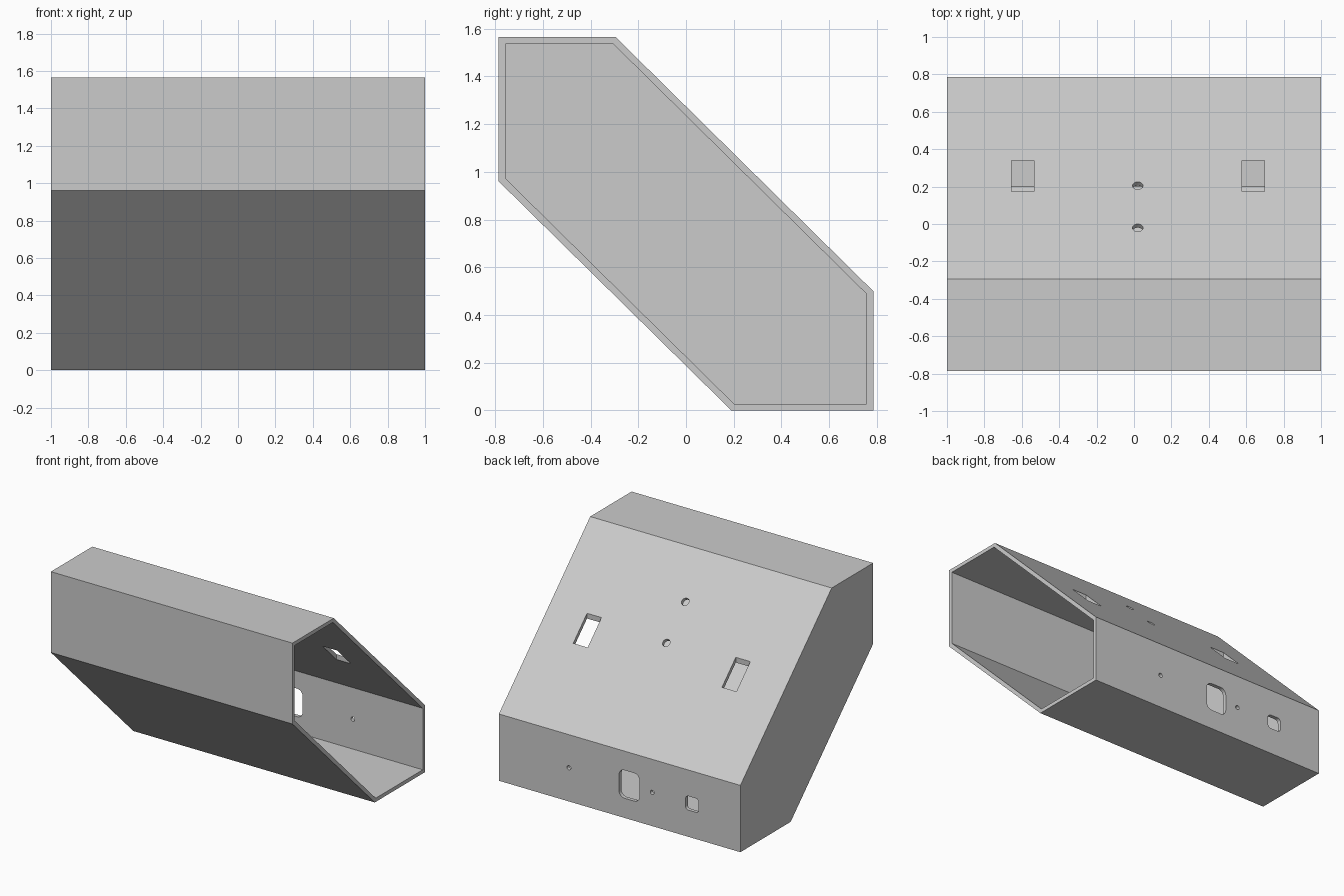
import bpy, bmesh, math
from mathutils import Matrix, Vector

if "Cube" in bpy.data.objects:
    bpy.data.objects.remove(bpy.data.objects["Cube"])

grey = bpy.data.materials.new("plain grey")
grey.use_nodes = True
colour = (0.6, 0.6, 0.6, 1)
grey.diffuse_color = colour
grey.node_tree.nodes["Principled BSDF"].inputs["Base Color"].default_value = colour

WALL = 0.028
SIDE = Matrix(((0, 0, 1), (1, 0, 0), (0, 1, 0)))       # outline in y-z, depth along x
BACK = Matrix.Rotation(math.pi / 2, 3, "X")            # outline in x-z, depth along y
DOWN = Matrix.Identity(3)                              # outline in x-y, depth along z
SLOPE = Matrix.Rotation(-math.atan2(1.065, 1.08), 3, "X")


def prism(name, outline, turn, centre, depth):
    """Extrude a flat outline by depth to both sides of its centre."""
    bm = bmesh.new()
    base = [bm.verts.new((x, y, -depth)) for x, y in outline]
    face = bm.faces.new(base)
    ext = bmesh.ops.extrude_face_region(bm, geom=[face])["geom"]
    tops = [v for v in ext if isinstance(v, bmesh.types.BMVert)]
    bmesh.ops.translate(bm, verts=tops, vec=(0, 0, 2 * depth))
    for v in bm.verts:
        v.co = turn @ v.co + Vector(centre)
    bmesh.ops.recalc_face_normals(bm, faces=bm.faces[:])
    mesh = bpy.data.meshes.new(name)
    bm.to_mesh(mesh)
    bm.free()
    mesh.materials.append(grey)
    obj = bpy.data.objects.new(name, mesh)
    bpy.context.collection.objects.link(obj)
    return obj


def circle(r, n=32):
    return [(r * math.cos(math.tau * i / n), r * math.sin(math.tau * i / n)) for i in range(n)]


def rounded(w, h, r, n=6):
    """Rectangle outline with rounded corners."""
    pts = []
    for q, (sx, sy) in enumerate([(1, 1), (-1, 1), (-1, -1), (1, -1)]):
        for i in range(n + 1):
            a = (q + i / n) * math.pi / 2
            pts.append((sx * (w / 2 - r) + r * math.cos(a), sy * (h / 2 - r) + r * math.sin(a)))
    return pts


def slope_z(y):
    return 0.5 + (0.785 - y) * 1.065 / 1.08


# Outer body and the cavity, open at the left end
outer = [(-.785, .96), (-.785, 1.565), (-.295, 1.565), (.785, .5), (.785, 0), (.19, 0)]
inner = [(-.757, .973), (-.757, 1.537), (-.306, 1.537), (.757, .488), (.757, .028), (.201, .028)]
case = prism("enclosure_shell", outer, SIDE, (0, 0, 0), 1)
cutters = [prism("cavity", inner, SIDE, (WALL + 0.1, 0, 0), 1.1)]

# Four screw holes in the closed end
for y, z in [(-.183, 1.357), (-.63, .907), (.567, .615), (.123, .165)]:
    cutters.append(prism("end_hole", circle(.038), SIDE, (-1, y, z), .1))

# Two rectangular slots and two round holes in the sloping panel
for x in (-.595, .637):
    slot = [(-.06, -.082), (.06, -.082), (.06, .082), (-.06, .082)]
    cutters.append(prism("slot", slot, DOWN, (x, .257, slope_z(.257)), .2))
for y in (.205, -.02):
    cutters.append(prism("panel_hole", circle(.028), SLOPE, (.02, y, slope_z(y)), .1))

# Connector openings and small holes in the back
for x, outline in [(.42, circle(.016)), (-.08, rounded(.17, .21, .045)),
                   (-.27, circle(.016)), (-.6, rounded(.11, .105, .025))]:
    cutters.append(prism("back_opening", outline, BACK, (x, .785, .252), .1))

# Cut everything out of the body
bpy.context.view_layer.objects.active = case
for cutter in cutters:
    cutter.hide_render = True
    mod = case.modifiers.new("cut", "BOOLEAN")
    mod.operation = "DIFFERENCE"
    mod.solver = "EXACT"
    mod.object = cutter
    bpy.ops.object.modifier_apply(modifier=mod.name)
    bpy.data.objects.remove(cutter)

for obj in bpy.context.selected_objects:
    obj.select_set(False)
case.select_set(True)
bpy.ops.object.shade_smooth_by_angle(angle=math.radians(30))
